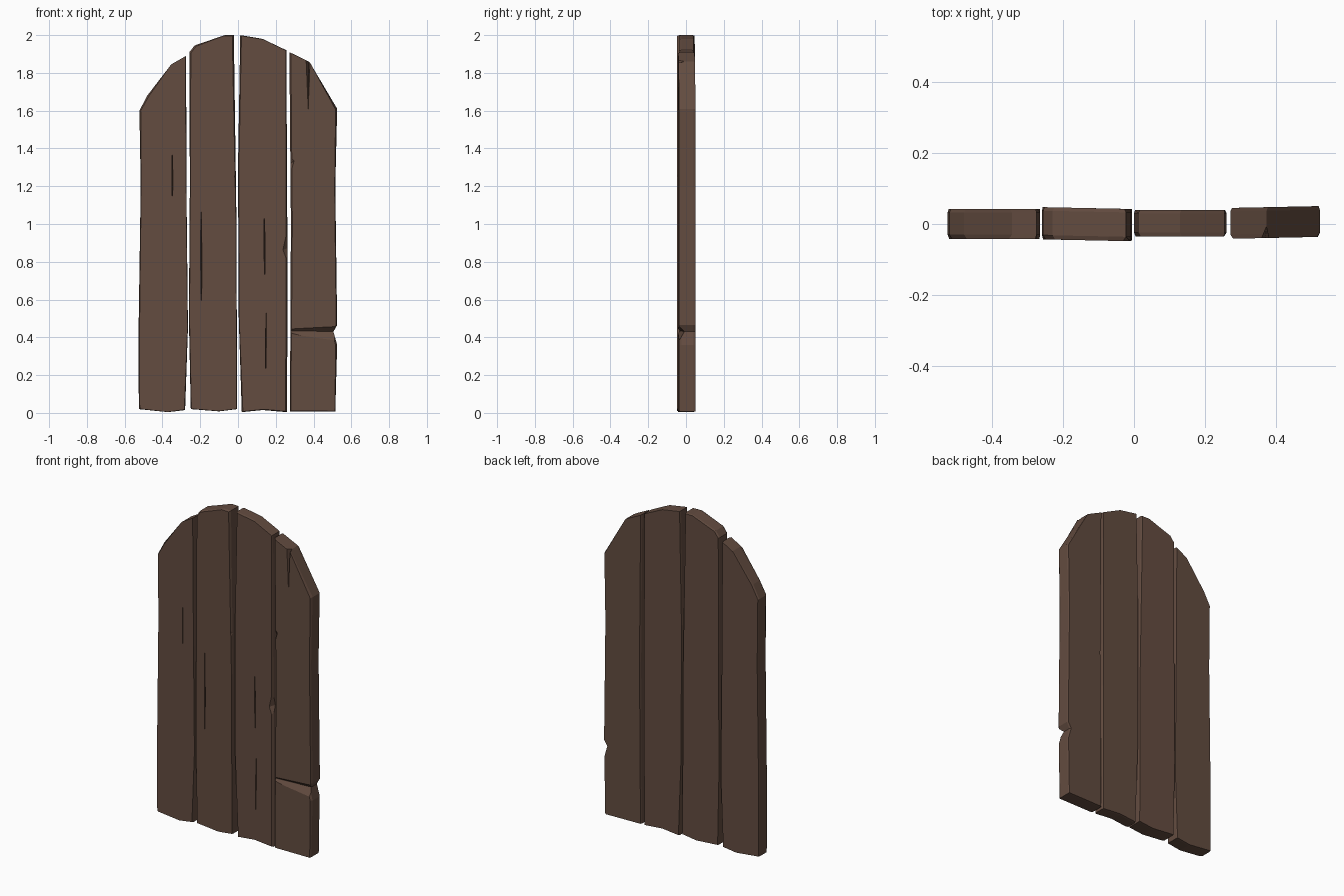
import bpy, bmesh, random
from mathutils import Vector

random.seed(4)
old = bpy.data.objects.get("Cube")
if old:
    bpy.data.objects.remove(old)

wood = bpy.data.materials.new("dark_brown_wood")
wood.use_nodes = True
colour = (0.125, 0.072, 0.051, 1)
wood.diffuse_color = colour
wood.node_tree.nodes["Principled BSDF"].inputs["Base Color"].default_value = colour


def add_object(name, bm):
    bmesh.ops.recalc_face_normals(bm, faces=bm.faces)
    mesh = bpy.data.meshes.new(name)
    bm.to_mesh(mesh)
    bm.free()
    mesh.materials.append(wood)
    obj = bpy.data.objects.new(name, mesh)
    bpy.context.collection.objects.link(obj)
    return obj


def plank(name, outline, front, back, tilt=0.0):
    """Thick board from its (x, z) outline, with rough hand-cut edges."""
    bm = bmesh.new()
    xs = [p[0] for p in outline]
    mid = (min(xs) + max(xs)) / 2
    wear = [random.uniform(0.001, 0.009) for _ in outline]
    rings = []
    for y, inset in ((front, 1), (front + 0.012, 0), (back - 0.01, 0), (back, 0.6)):
        ring = []
        for (x, z), w in zip(outline, wear):
            side = 1 if x < mid else -1
            drop = 1 if z < 1 else -1
            end = z < 0.1 or z > 1.6
            ring.append(bm.verts.new((x + side * w * inset,
                                      y + tilt * (x - mid),
                                      z + drop * w * inset * 0.6 * end)))
        rings.append(ring)
    n = len(outline)
    for a, b in zip(rings, rings[1:]):
        for i in range(n):
            j = (i + 1) % n
            bm.faces.new((a[i], a[j], b[j], b[i]))
    bm.faces.new(rings[0])
    bm.faces.new(rings[-1][::-1])
    return add_object(name, bm)


def carve(board, points):
    """Cut the convex hull of the points out of a board."""
    bm = bmesh.new()
    for p in points:
        bm.verts.new(Vector(p))
    bmesh.ops.convex_hull(bm, input=bm.verts)
    cutter = add_object("cutter", bm)
    cutter.hide_render = True
    mod = board.modifiers.new("carve", 'BOOLEAN')
    mod.operation, mod.solver, mod.object = 'DIFFERENCE', 'EXACT', cutter
    bpy.context.view_layer.objects.active = board
    bpy.ops.object.modifier_apply(modifier=mod.name)
    bpy.data.objects.remove(cutter)


def crack(board, low, high, width, depth):
    """Thin split in the front face running from low to high."""
    (x0, z0), (x1, z1) = low, high
    xm, zm = (x0 + x1) / 2, (z0 + z1) / 2
    carve(board, [(x0, -0.06, z0), (x1, -0.06, z1),
                  (xm - width, -0.06, zm), (xm + width, -0.06, zm),
                  (xm, depth, zm - 0.1), (xm, depth, zm + 0.1)])


# Four boards, stepped to an arched top
outer_right = plank("outer_right_plank", [
    (-0.525, 0.02), (-0.37, 0.004), (-0.28, 0.015), (-0.265, 0.45), (-0.272, 1.1),
    (-0.275, 1.89), (-0.345, 1.85), (-0.48, 1.68), (-0.522, 1.6),
    (-0.515, 1.2), (-0.527, 0.4)], -0.042, 0.042)
inner_right = plank("inner_right_plank", [
    (-0.25, 0.02), (-0.1, 0.008), (-0.005, 0.02), (-0.008, 1.0), (-0.022, 2.0),
    (-0.07, 2.0), (-0.23, 1.945), (-0.257, 1.91), (-0.255, 1.2), (-0.26, 0.5)],
    -0.046, 0.045, -0.02)
inner_left = plank("inner_left_plank", [
    (0.02, 0.004), (0.13, 0.015), (0.26, 0.004), (0.262, 0.8), (0.256, 1.92),
    (0.13, 1.98), (0.012, 2.0), (0.0, 1.3), (0.004, 0.5)], -0.036, 0.04)
outer_left = plank("outer_left_plank", [
    (0.275, 0.008), (0.515, 0.008), (0.525, 0.36), (0.505, 0.43), (0.525, 0.465),
    (0.515, 1.2), (0.525, 1.61), (0.375, 1.86), (0.272, 1.91), (0.28, 1.0)],
    -0.039, 0.048, 0.02)

# Long splits along the grain
crack(outer_right, (-0.345, 1.05), (-0.35, 1.43), 0.004, -0.02)
crack(inner_right, (-0.192, 0.37), (-0.197, 1.28), 0.005, -0.015)
crack(inner_left, (0.14, 0.02), (0.155, 0.7), 0.004, -0.02)
crack(inner_left, (0.148, 0.55), (0.133, 1.2), 0.005, -0.015)

# Open split running down from the top edge
carve(outer_left, [(0.35, -0.06, 1.92), (0.388, -0.06, 1.92), (0.37, -0.06, 1.44),
                   (0.375, 0.0, 1.92)])

# Axe gouge across the lower front
carve(outer_left, [(0.26, -0.06, 0.46), (0.26, -0.06, 0.41), (0.26, -0.033, 0.435),
                   (0.54, -0.06, 0.48), (0.54, -0.06, 0.34), (0.54, -0.005, 0.43)])

# Chips along the board edges
carve(inner_left, [(0.225, -0.05, 0.86), (0.29, -0.05, 0.68), (0.29, -0.05, 1.15),
                   (0.29, 0.02, 0.88)])
carve(outer_left, [(0.25, -0.05, 1.15), (0.305, -0.05, 1.34), (0.25, -0.05, 1.4),
                   (0.25, 0.01, 1.3)])
carve(outer_right, [(-0.54, -0.06, -0.02), (-0.495, -0.06, -0.02),
                    (-0.54, -0.06, 0.22), (-0.54, 0.0, -0.02)])
carve(inner_right, [(0.02, -0.06, 1.1), (0.02, -0.06, 1.45), (-0.025, -0.06, 1.25),
                    (0.02, 0.02, 1.25)])
